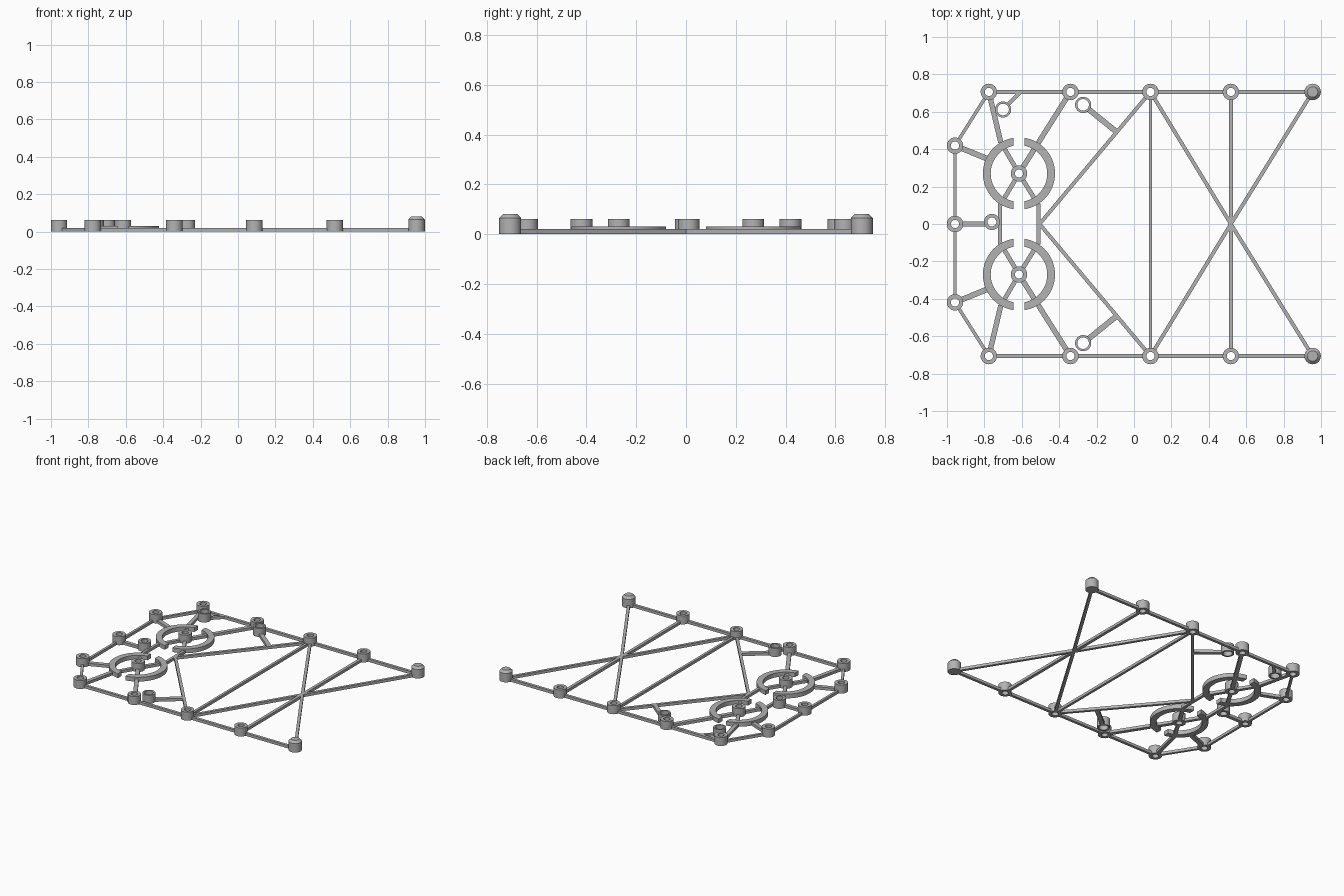
import bpy, bmesh
from math import cos, sin, pi, asin
from mathutils import Vector

cube = bpy.data.objects.get("Cube")
if cube:
    bpy.data.objects.remove(cube)

grey = bpy.data.materials.new("plain grey")
grey.use_nodes = True
colour = (0.45, 0.45, 0.45, 1)
grey.diffuse_color = colour
grey.node_tree.nodes["Principled BSDF"].inputs["Base Color"].default_value = colour

BEAM_H, ARC_H, BOSS_H, POST_H = 0.02, 0.031, 0.062, 0.081
BOSS_R, HOLE_R = 0.044, 0.022


def add_object(name, bm):
    bmesh.ops.recalc_face_normals(bm, faces=bm.faces)
    mesh = bpy.data.meshes.new(name)
    bm.to_mesh(mesh)
    bm.free()
    mesh.materials.append(grey)
    ob = bpy.data.objects.new(name, mesh)
    bpy.context.collection.objects.link(ob)
    bpy.ops.object.select_all(action="DESELECT")
    ob.select_set(True)
    bpy.context.view_layer.objects.active = ob
    bpy.ops.object.shade_smooth_by_angle(angle=pi / 6)
    return ob


def lathe(name, centre, profile, closed, steps=32):
    """Revolve (radius, z) points about a vertical axis."""
    bm = bmesh.new()
    rings = [[bm.verts.new((centre[0] + r * cos(2 * pi * i / steps),
                            centre[1] + r * sin(2 * pi * i / steps), z))
              for i in range(steps)] for r, z in profile]
    pairs = list(zip(rings, rings[1:]))
    if closed:
        pairs.append((rings[-1], rings[0]))
    else:
        bm.faces.new(rings[0])
        bm.faces.new(rings[-1])
    for a, b in pairs:
        for i in range(steps):
            j = (i + 1) % steps
            bm.faces.new((a[i], a[j], b[j], b[i]))
    return add_object(name, bm)


def boss(name, centre, hole=HOLE_R, radius=BOSS_R):
    lathe(name, centre, [(hole, 0), (radius, 0), (radius, BOSS_H), (hole, BOSS_H)], True)


def beam(name, start, end, width, trim_start=0, trim_end=0):
    """Flat bar between two points, cut short so it stays out of the holes."""
    a, b = Vector(start), Vector(end)
    along = (b - a).normalized()
    a, b = a + along * trim_start, b - along * trim_end
    side = Vector((-along.y, along.x)) * width / 2
    bm = bmesh.new()
    base = bm.faces.new([bm.verts.new((p.x, p.y, 0))
                         for p in (a - side, b - side, b + side, a + side)])
    top = bmesh.ops.extrude_face_region(bm, geom=[base])["geom"]
    bmesh.ops.translate(bm, vec=(0, 0, BEAM_H),
                        verts=[v for v in top if isinstance(v, bmesh.types.BMVert)])
    return add_object(name, bm)


def half_ring(name, centre, direction, outer=0.193, inner=0.151, slot=0.03, steps=32):
    """Half of a ring, with its ends cut parallel to y."""
    bm = bmesh.new()
    sections = []
    for i in range(steps + 1):
        t = 2 * i / steps - 1
        section = []
        for r, z in ((inner, 0), (outer, 0), (outer, ARC_H), (inner, ARC_H)):
            a = t * (pi / 2 - asin(slot / r))
            section.append(bm.verts.new((centre[0] + direction * r * cos(a),
                                         centre[1] + r * sin(a), z)))
        sections.append(section)
    for a, b in zip(sections, sections[1:]):
        for i in range(4):
            j = (i + 1) % 4
            bm.faces.new((a[i], a[j], b[j], b[i]))
    bm.faces.new(sections[0])
    bm.faces.new(sections[-1])
    return add_object(name, bm)


T = 0.033  # trim at a boss
EDGE_Y = 0.706
edge_x = [-0.776, -0.34, 0.088, 0.518]
POST_X = 0.955
mid_left = (-0.957, 0)
crossing = (0.518, 0)

for s, tag in ((1, "back"), (-1, "front")):
    # Long edge rail with its bosses and end post
    stations = edge_x + [POST_X]
    for i, x in enumerate(edge_x):
        boss(f"{tag}_edge_boss_{i}", (x, s * EDGE_Y))
        beam(f"{tag}_edge_rail_{i}", (x, s * EDGE_Y), (stations[i + 1], s * EDGE_Y), 0.02, T, T)
    lathe(f"{tag}_corner_post", (POST_X, s * EDGE_Y),
          [(BOSS_R, 0), (BOSS_R, 0.065), (0.028, POST_H)], False)

    # Left side frame
    side = (-0.957, s * 0.419)
    corner = (edge_x[0], s * EDGE_Y)
    boss(f"{tag}_side_boss", side)
    beam(f"{tag}_corner_rail", side, corner, 0.018, T, T)
    beam(f"{tag}_side_rail", side, mid_left, 0.017, T, T)
    beam(f"{tag}_side_strut", side, (-0.775, s * 0.345), 0.03, T)

    # Split ring with hub and spokes
    hub = (-0.615, s * 0.27)
    boss(f"{tag}_hub", hub)
    half_ring(f"{tag}_left_arc", hub, -1)
    half_ring(f"{tag}_right_arc", hub, 1)
    knee = (-0.712, s * 0.435)
    beam(f"{tag}_corner_strut", corner, knee, 0.028, T)
    beam(f"{tag}_knee_spoke", knee, hub, 0.024, 0, T)
    beam(f"{tag}_long_strut", (edge_x[1], s * EDGE_Y), hub, 0.028, T, T)
    for label, x in (("left", -0.716), ("right", -0.51)):
        foot = (x, s * 0.1)
        beam(f"{tag}_{label}_spoke", hub, foot, 0.024, T)
        beam(f"{tag}_{label}_link", (x, s * 0.11), (x, 0), 0.02)

    # Large diagonals
    apex = (edge_x[2], s * EDGE_Y)
    beam(f"{tag}_inner_diagonal", apex, (-0.505, 0), 0.02, T)
    beam(f"{tag}_outer_diagonal", apex, crossing, 0.02, T)
    beam(f"{tag}_post_diagonal", crossing, (POST_X, s * EDGE_Y), 0.02, 0, T)
    beam(f"{tag}_cross_rail", apex, (edge_x[2], 0), 0.018, T)
    beam(f"{tag}_crossing_rail", (edge_x[3], s * EDGE_Y), crossing, 0.022, T)

    # Wide-holed boss on an arm
    arm = (-0.272, s * 0.637)
    boss(f"{tag}_arm_boss", arm, 0.031, 0.043)
    beam(f"{tag}_arm", arm, (-0.09, s * 0.49), 0.03, 0.036)

# Middle bosses on the left side
boss("middle_side_boss", mid_left)
boss("middle_inner_boss", (-0.76, 0.011), 0.024, 0.043)
beam("middle_strut", mid_left, (-0.76, 0), 0.026, T, T)

# Single wide-holed boss near the back corner
boss("back_corner_arm_boss", (-0.70, 0.612), 0.031, 0.043)
beam("back_corner_arm", (-0.70, 0.612), (-0.606, 0.706), 0.02, 0.036)
